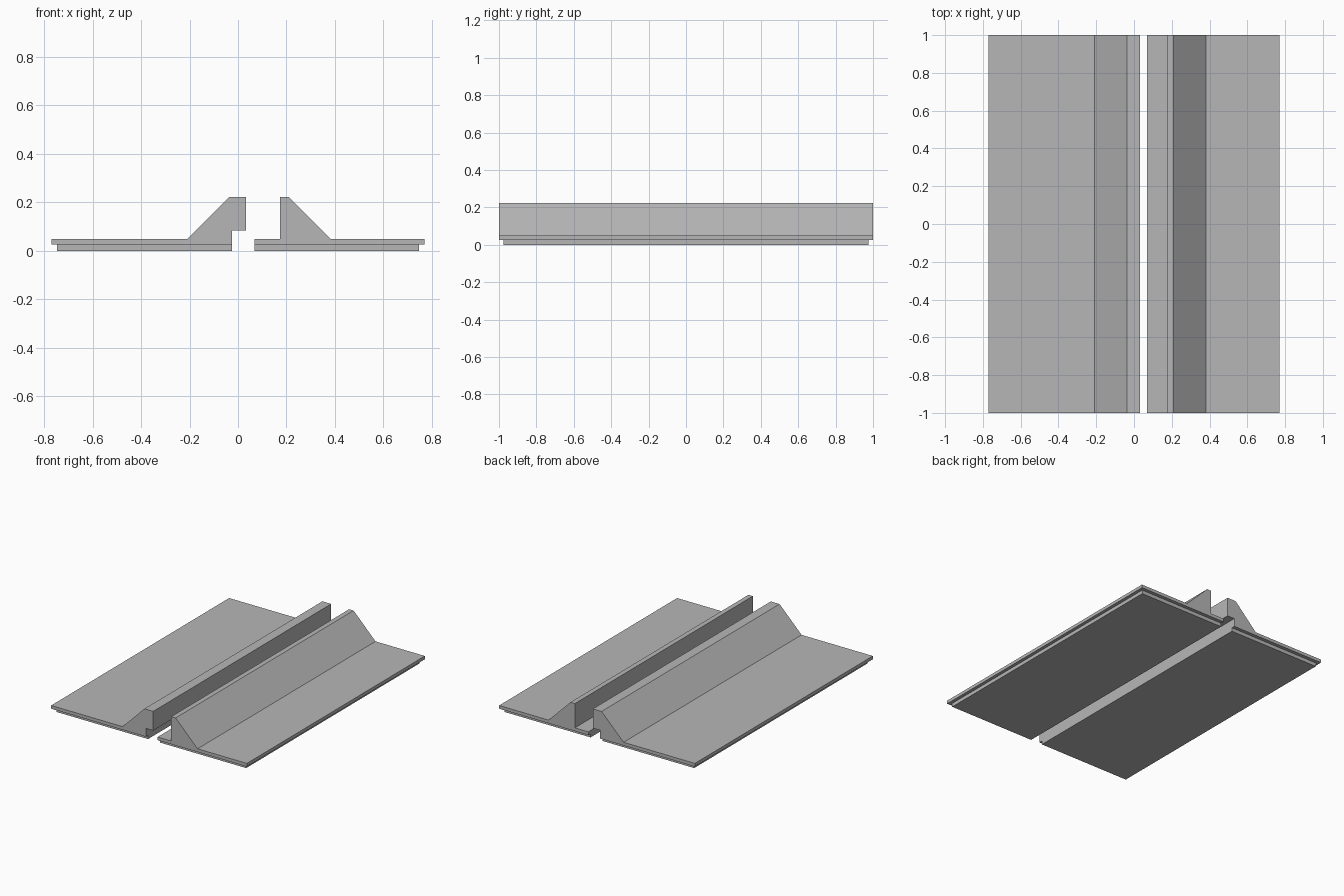
import bpy
import bmesh

cube = bpy.data.objects.get("Cube")
if cube:
    bpy.data.objects.remove(cube, do_unlink=True)

# Single plain grey
grey = bpy.data.materials.new("plain_grey")
grey.use_nodes = True
colour = (0.47, 0.47, 0.47, 1)
grey.diffuse_color = colour
grey.node_tree.nodes["Principled BSDF"].inputs["Base Color"].default_value = colour


def extrude_profile(name, profile, half_length):
    """Extrude an x-z outline along y, centred on y = 0."""
    bm = bmesh.new()
    face = bm.faces.new([bm.verts.new((x, -half_length, z)) for x, z in profile])
    result = bmesh.ops.extrude_face_region(bm, geom=[face])
    moved = [g for g in result["geom"] if isinstance(g, bmesh.types.BMVert)]
    bmesh.ops.translate(bm, verts=moved, vec=(0, 2 * half_length, 0))
    bmesh.ops.recalc_face_normals(bm, faces=bm.faces)
    mesh = bpy.data.meshes.new(name)
    bm.to_mesh(mesh)
    bm.free()
    mesh.materials.append(grey)
    obj = bpy.data.objects.new(name, mesh)
    bpy.context.collection.objects.link(obj)
    return obj


def box_profile(x0, x1, z0, z1):
    return [(x0, z0), (x1, z0), (x1, z1), (x0, z1)]


LENGTH, PAD_LENGTH = 1.0, 0.975
PAD_TOP, PLATE_TOP, RIDGE_TOP, LIP = 0.026, 0.049, 0.222, 0.085

# Right rail: plate and sloped ridge with an overhanging lip
extrude_profile("right_rail", [
    (-0.77, PAD_TOP), (-0.025, PAD_TOP), (-0.025, LIP), (0.033, LIP),
    (0.033, RIDGE_TOP), (-0.036, RIDGE_TOP), (-0.209, PLATE_TOP),
    (-0.77, PLATE_TOP)], LENGTH)

# Left rail: plate with a ledge below the lip and a sloped ridge
extrude_profile("left_rail", [
    (0.068, PAD_TOP), (0.77, PAD_TOP), (0.77, PLATE_TOP),
    (0.382, PLATE_TOP), (0.209, RIDGE_TOP), (0.174, RIDGE_TOP),
    (0.174, PLATE_TOP), (0.068, PLATE_TOP)], LENGTH)

# Inset pads under the plates
extrude_profile("right_pad", box_profile(-0.747, -0.025, 0, PAD_TOP), PAD_LENGTH)
extrude_profile("left_pad", box_profile(0.068, 0.747, 0, PAD_TOP), PAD_LENGTH)
